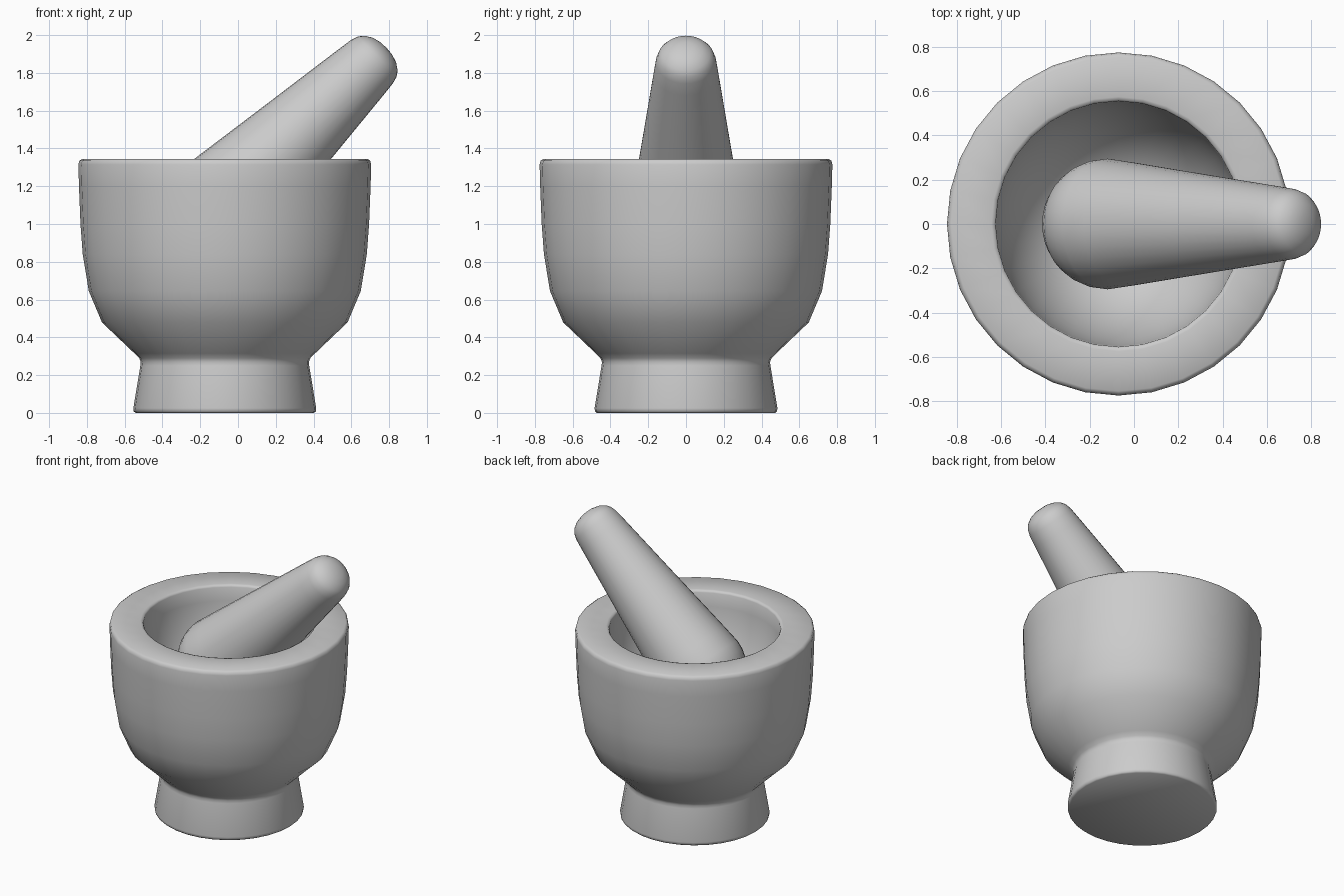
import bpy, bmesh, math
from mathutils import Vector, Matrix

if "Cube" in bpy.data.objects:
    bpy.data.objects.remove(bpy.data.objects["Cube"])

SIDES = 32


def lathe(name, profile, matrix):
    """Spin an (r, z) profile around z; both ends lie on the axis."""
    bm = bmesh.new()
    verts = [bm.verts.new((r, 0, z)) for r, z in profile]
    edges = [bm.edges.new(pair) for pair in zip(verts, verts[1:])]
    bmesh.ops.spin(bm, geom=verts + edges, axis=(0, 0, 1), cent=(0, 0, 0),
                   angle=math.tau, steps=SIDES, use_merge=False)
    bmesh.ops.remove_doubles(bm, verts=bm.verts, dist=0.0005)
    bmesh.ops.recalc_face_normals(bm, faces=bm.faces)
    mesh = bpy.data.meshes.new(name)
    bm.to_mesh(mesh)
    bm.free()
    obj = bpy.data.objects.new(name, mesh)
    bpy.context.collection.objects.link(obj)
    obj.matrix_world = matrix
    bpy.ops.object.select_all(action='DESELECT')
    obj.select_set(True)
    bpy.context.view_layer.objects.active = obj
    bpy.ops.object.shade_smooth_by_angle(angle=math.radians(50))
    return obj


# Mortar: flared foot, rounded body, thick flat rim
outer = [(0, 0), (0.472, 0), (0.482, 0.008), (0.484, 0.025), (0.447, 0.25),
         (0.445, 0.27), (0.453, 0.29), (0.478, 0.315), (0.65, 0.479),
         (0.72, 0.645), (0.752, 0.84), (0.764, 1.0), (0.772, 1.2),
         (0.775, 1.315), (0.77, 1.335), (0.755, 1.345)]

# Hollow of the bowl, from the rim down to the centre
RIM_R, RIM_Z, FLOOR_Z = 0.555, 1.33, 0.6
inner = [(0.575, 1.345), (0.561, 1.341)]
for i in range(13):
    a = math.pi / 2 * i / 12
    inner.append((RIM_R * math.cos(a) ** 0.85 if i < 12 else 0,
                  RIM_Z - (RIM_Z - FLOOR_Z) * math.sin(a)))
lathe("mortar", outer + inner, Matrix.Translation((-0.07, 0, 0)))

# Pestle: round grinding end, tapered shaft, softened tip
R = 0.295
pestle = []
for i in range(9):
    a = math.pi / 2 * (i / 8 - 1)
    pestle.append((R * math.cos(a) if i else 0, R * math.sin(a)))
pestle += [(0.282, 0.12), (0.225, 0.6), (0.17, 1.07), (0.16, 1.15),
           (0.148, 1.19), (0.128, 1.217), (0.09, 1.242), (0.045, 1.255),
           (0, 1.258)]
tilt = Vector((0.72, 0, 0.694)).to_track_quat('Z', 'Y').to_matrix().to_4x4()
lathe("pestle", pestle, Matrix.Translation((-0.12, 0, 1.06)) @ tilt)
